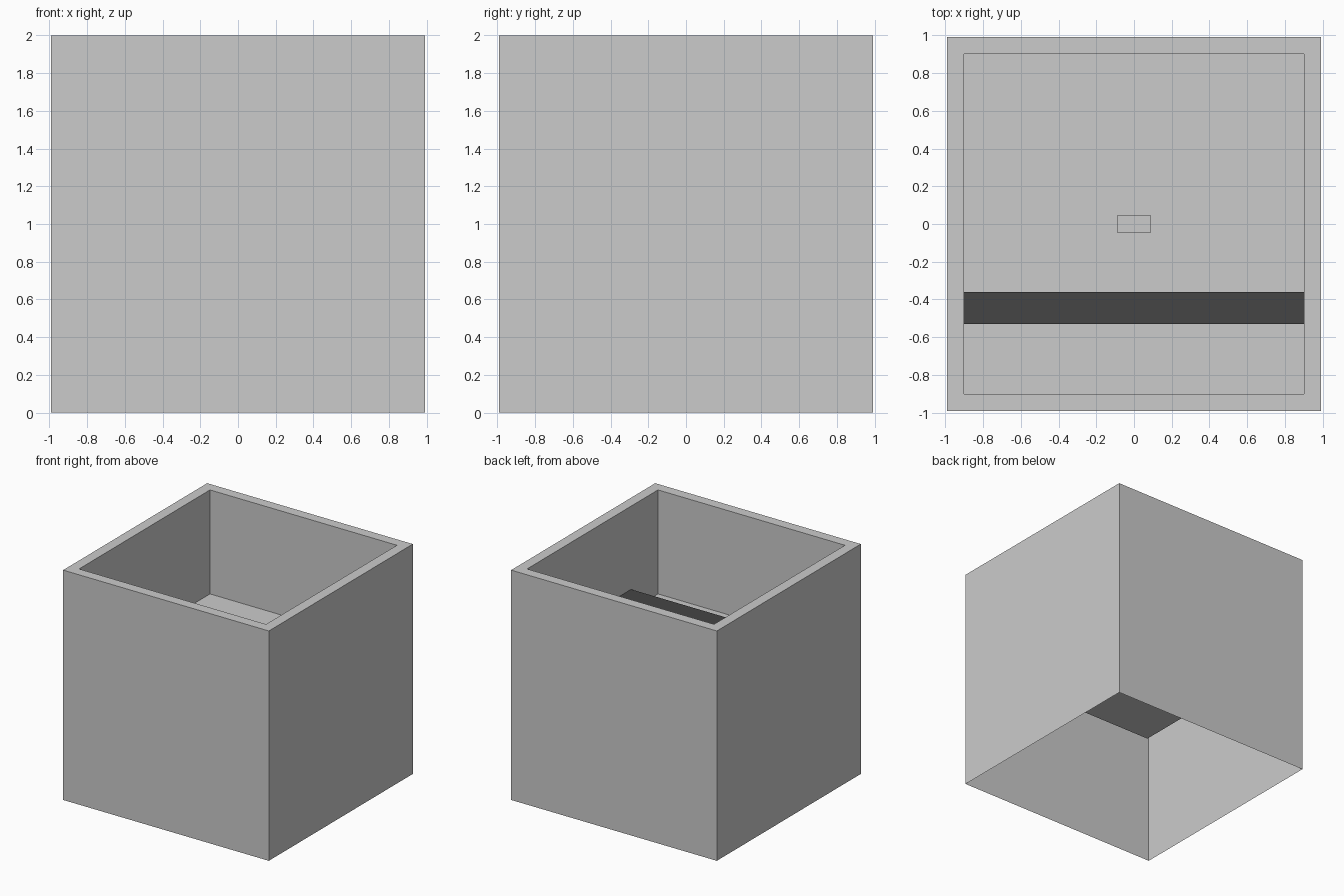
import bpy, bmesh

if "Cube" in bpy.data.objects:
    bpy.data.objects.remove(bpy.data.objects["Cube"])

OUT, INN, TOP, FLOOR = 0.99, 0.90, 2.0, 1.095


def finish(name, bm):
    bmesh.ops.remove_doubles(bm, verts=bm.verts[:], dist=1e-5)
    me = bpy.data.meshes.new(name)
    bm.to_mesh(me)
    bm.free()
    ob = bpy.data.objects.new(name, me)
    bpy.context.collection.objects.link(ob)
    return ob


def ring(bm, h, z):
    return [bm.verts.new((sx * h, sy * h, z))
            for sx, sy in ((-1, -1), (1, -1), (1, 1), (-1, 1))]


def box(name, x, y, z):
    bm = bmesh.new()
    bmesh.ops.create_cube(bm, size=1)
    for v in bm.verts:
        for i, (a, b) in enumerate((x, y, z)):
            v.co[i] = a if v.co[i] < 0 else b
    return finish(name, bm)


# Hollow shell: open-bottomed outer walls, flat rim, inner walls and raised floor
bm = bmesh.new()
rings = [ring(bm, h, z) for h, z in ((OUT, 0), (OUT, TOP), (INN, TOP), (INN, FLOOR))]
for a, b in zip(rings, rings[1:]):
    for i in range(4):
        j = (i + 1) % 4
        bm.faces.new((a[i], a[j], b[j], b[i]))
bm.faces.new(rings[-1])
finish("planter_shell", bm)

# Dark bar across the basin
bar = box("cross_bar", (-INN, INN), (-0.53, -0.36), (FLOOR, 1.276))
mat = bpy.data.materials.new("dark")
mat.diffuse_color = (0.06, 0.06, 0.06, 1)
mat.use_nodes = True
mat.node_tree.nodes["Principled BSDF"].inputs["Base Color"].default_value = mat.diffuse_color
bar.data.materials.append(mat)

# Small block in the middle of the floor
box("centre_block", (-0.09, 0.09), (-0.045, 0.045), (FLOOR, FLOOR + 0.06))
